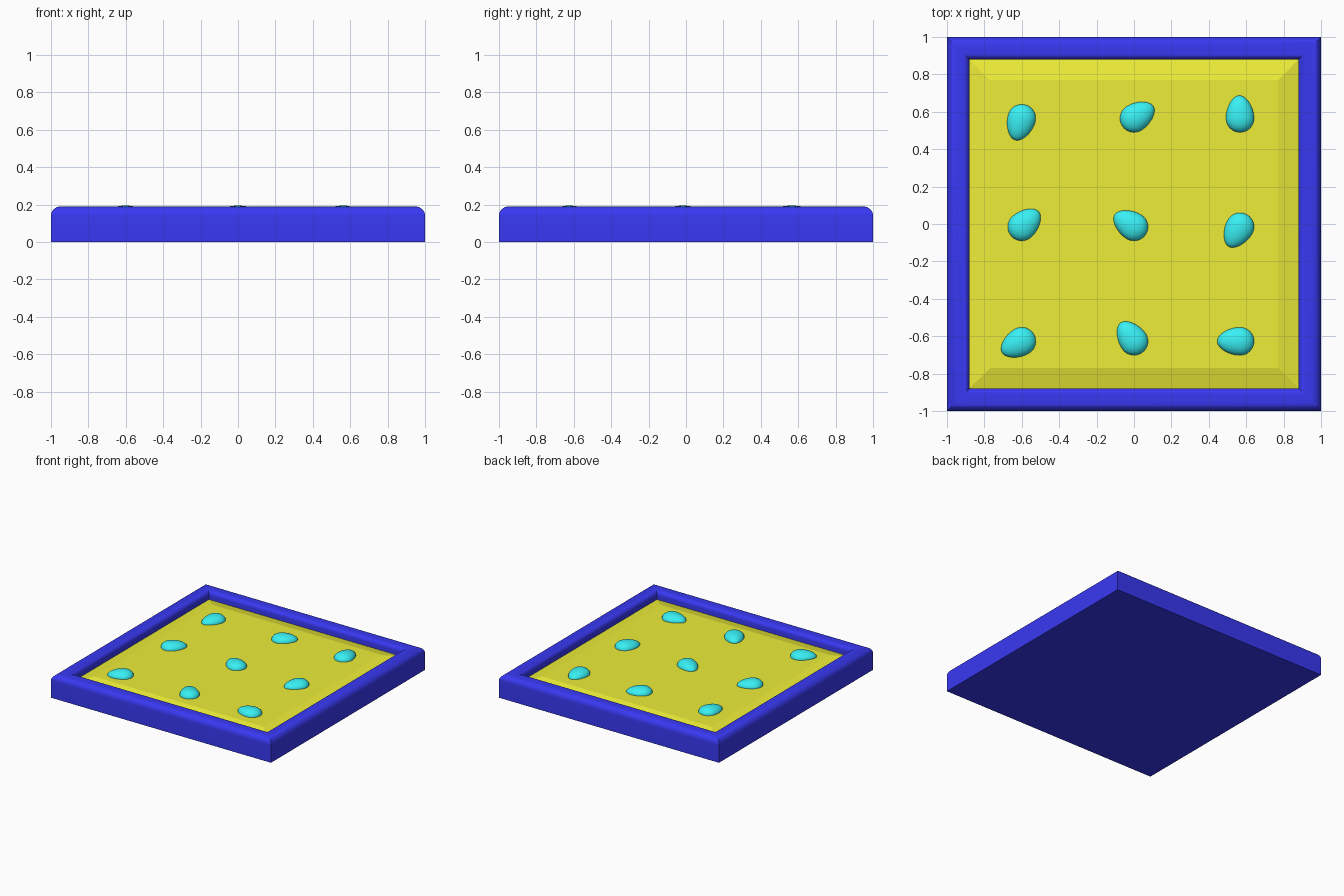
import bpy, bmesh, math

if "Cube" in bpy.data.objects:
    bpy.data.objects.remove(bpy.data.objects["Cube"])

def material(name, rgb):
    m = bpy.data.materials.new(name)
    m.diffuse_color = (*rgb, 1)
    m.use_nodes = True
    m.node_tree.nodes["Principled BSDF"].inputs["Base Color"].default_value = m.diffuse_color
    return m

BLUE = material("blue", (0.04, 0.04, 0.9))
YELLOW = material("yellow", (0.85, 0.85, 0.04))
CYAN = material("cyan", (0.04, 0.87, 0.9))

def finish(bm, name, mat, angle):
    bmesh.ops.recalc_face_normals(bm, faces=bm.faces)
    me = bpy.data.meshes.new(name)
    bm.to_mesh(me)
    bm.free()
    me.materials.append(mat)
    ob = bpy.data.objects.new(name, me)
    bpy.context.collection.objects.link(ob)
    bpy.ops.object.select_all(action='DESELECT')
    ob.select_set(True)
    bpy.context.view_layer.objects.active = ob
    bpy.ops.object.shade_smooth_by_angle(angle=math.radians(angle))
    return ob

def square_loft(name, profile, mat, angle):
    """Stack of square rings (half size, z), capped at both ends."""
    bm = bmesh.new()
    rings = [[bm.verts.new((sx * h, sy * h, z))
              for sx, sy in ((-1, -1), (1, -1), (1, 1), (-1, 1))] for h, z in profile]
    for a, b in zip(rings, rings[1:]):
        for i in range(4):
            j = (i + 1) % 4
            bm.faces.new((a[i], a[j], b[j], b[i]))
    bm.faces.new(rings[0])
    bm.faces.new(rings[-1])
    return finish(bm, name, mat, angle)

def arc(cx, cz, r, a0, a1, n=8):
    return [(cx + r * math.cos(math.radians(a0 + (a1 - a0) * i / n)),
             cz + r * math.sin(math.radians(a0 + (a1 - a0) * i / n))) for i in range(n + 1)]

# Tray with a rounded rim
square_loft("tray_frame",
            [(1, 0)] + arc(0.95, 0.14, 0.05, 0, 90) + arc(0.915, 0.155, 0.035, 90, 180)
            + [(0.88, 0.05)], BLUE, 35)

# Raised panel with sloping borders
square_loft("panel", [(0.885, 0.06), (0.885, 0.12), (0.77, 0.148)], YELLOW, 5)

# Egg-shaped studs: blunt centre and direction of the narrow end
PLATEAU, RADIUS, TIP, HEIGHT = 0.148, 0.075, 0.122, 0.047
xs, ys = (-0.6, 0.0, 0.567), (0.565, -0.015, -0.627)
angles = ((-107, 32, 92), (42, 148, -120), (-150, 126, 180))
for r, y in enumerate(ys):
    for c, x in enumerate(xs):
        bm = bmesh.new()
        bmesh.ops.create_uvsphere(bm, u_segments=32, v_segments=16, radius=1)
        for v in bm.verts:
            t = max(v.co.x, 0)
            v.co.x *= TIP if v.co.x > 0 else RADIUS
            v.co.y *= RADIUS * (1 - 0.12 * t * t)
            v.co.z *= HEIGHT
        ob = finish(bm, f"stud_{r}_{c}", CYAN, 40)
        ob.location = (x, y, PLATEAU)
        ob.rotation_euler.z = math.radians(angles[r][c])
